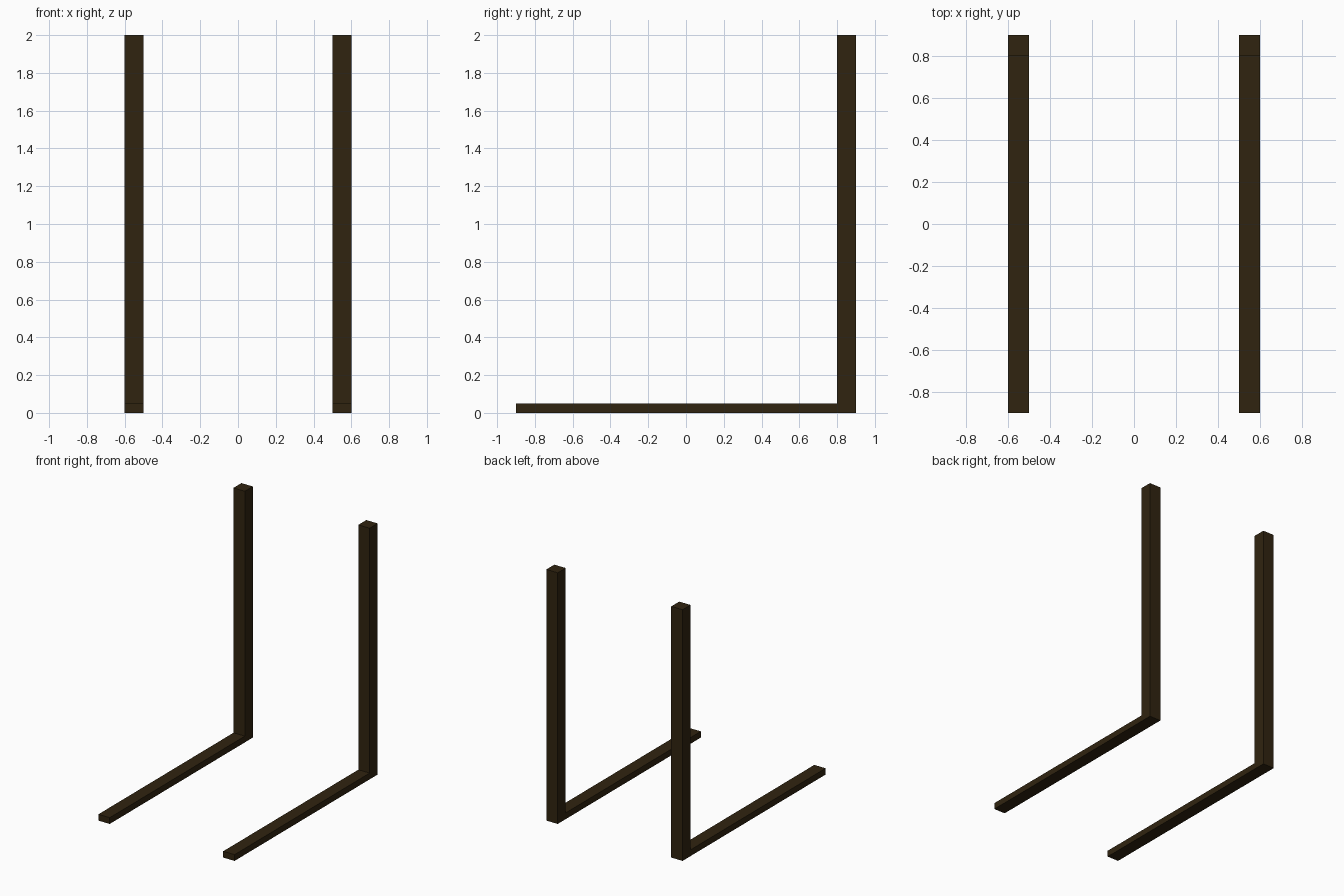
import bpy

if "Cube" in bpy.data.objects:
    bpy.data.objects.remove(bpy.data.objects["Cube"])

wood = bpy.data.materials.new("dark brown wood")
wood.diffuse_color = (0.03, 0.0175, 0.005, 1)
wood.use_nodes = True
wood.node_tree.nodes["Principled BSDF"].inputs["Base Color"].default_value = wood.diffuse_color


def box(name, lo, hi):
    """Axis-aligned box between two corners."""
    bpy.ops.mesh.primitive_cube_add(size=1, location=[(a + b) / 2 for a, b in zip(lo, hi)])
    ob = bpy.context.object
    ob.name = name
    ob.scale = [b - a for a, b in zip(lo, hi)]
    bpy.ops.object.transform_apply(location=False, rotation=False, scale=True)
    ob.data.materials.append(wood)
    return ob


# One L-shaped frame on each side: a flat floor runner and a tall back post
for side, x in (("left", -0.55), ("right", 0.55)):
    box(side + "_floor_runner", (x - 0.05, -0.9, 0), (x + 0.05, 0.8, 0.05))
    box(side + "_back_post", (x - 0.05, 0.8, 0), (x + 0.05, 0.9, 2))
